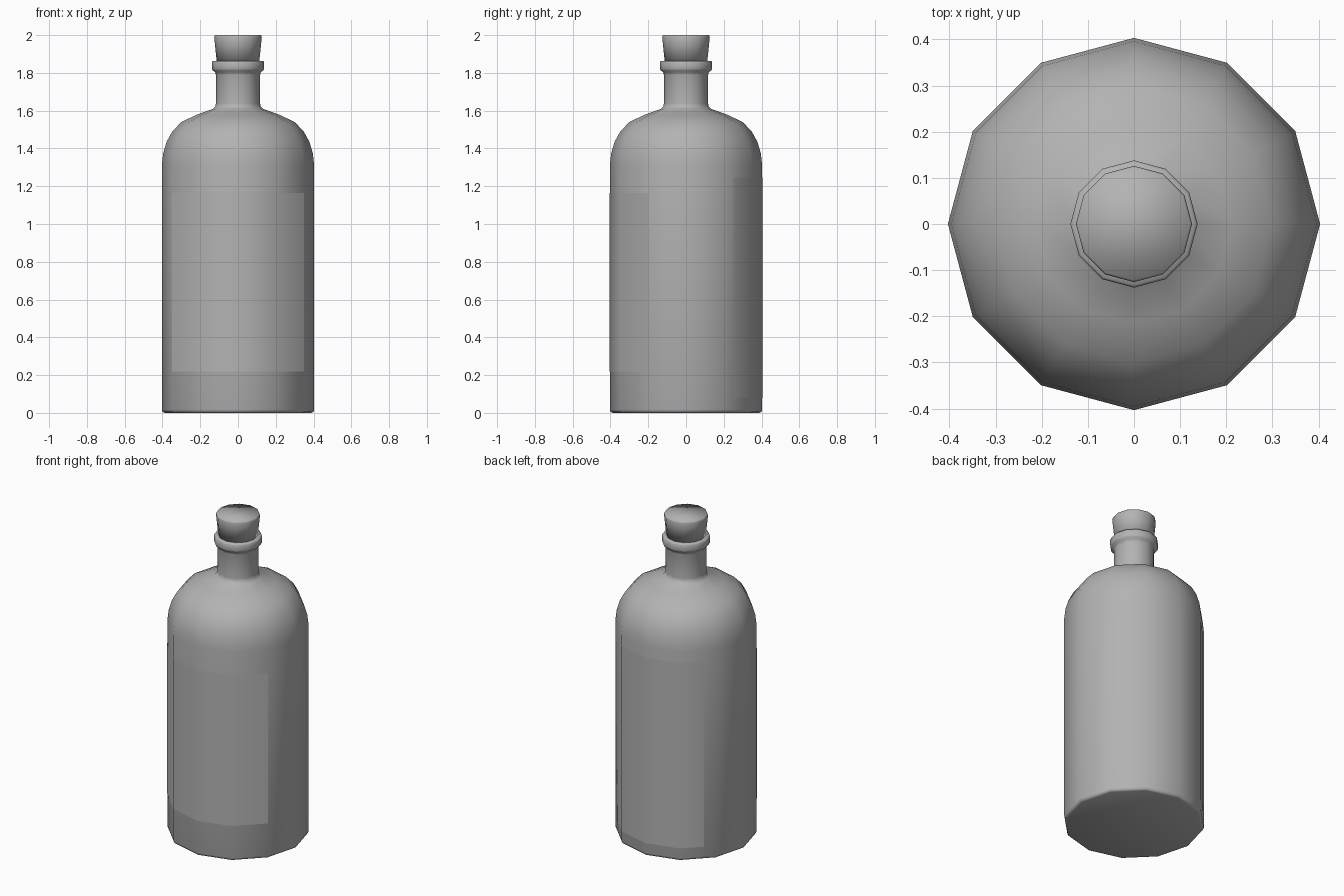
import bpy, bmesh
from math import sin, cos, pi, radians

if "Cube" in bpy.data.objects:
    bpy.data.objects.remove(bpy.data.objects["Cube"])

SIDES = 12

grey = bpy.data.materials.new("dark_grey")
grey.diffuse_color = (0.45, 0.45, 0.45, 1)
grey.use_nodes = True
grey.node_tree.nodes["Principled BSDF"].inputs["Base Color"].default_value = grey.diffuse_color


def finish(bm, name, angle):
    mesh = bpy.data.meshes.new(name)
    bm.to_mesh(mesh)
    bm.free()
    mesh.materials.append(grey)
    obj = bpy.data.objects.new(name, mesh)
    bpy.context.collection.objects.link(obj)
    bpy.ops.object.select_all(action='DESELECT')
    obj.select_set(True)
    bpy.context.view_layer.objects.active = obj
    bpy.ops.object.shade_smooth_by_angle(angle=radians(angle))
    return obj


def lathe(name, profile):
    """Revolve (radius, z) pairs and close both ends."""
    bm = bmesh.new()
    rings = [[bm.verts.new((r * cos(2 * pi * i / SIDES), r * sin(2 * pi * i / SIDES), z))
              for i in range(SIDES)] for r, z in profile]
    for a, b in zip(rings, rings[1:]):
        for i in range(SIDES):
            j = (i + 1) % SIDES
            bm.faces.new((a[i], a[j], b[j], b[i]))
    bm.faces.new(rings[0][::-1])
    bm.faces.new(rings[-1])
    return finish(bm, name, 180)


def label(name, angles, z0, z1, r=0.4045):
    """Thin sheet hugging the faceted body between the given angles."""
    bm = bmesh.new()
    columns = []
    for deg in angles:
        # distance to the 12-sided outline at this angle
        d = r * cos(radians(15)) / cos(radians(deg % 30 - 15))
        x, y = d * cos(radians(deg)), d * sin(radians(deg))
        columns.append((bm.verts.new((x, y, z0)), bm.verts.new((x, y, z1))))
    for a, b in zip(columns, columns[1:]):
        bm.faces.new((a[0], b[0], b[1], a[1]))
    return finish(bm, name, 40)


# Glass body with shoulder, neck and lip
lathe("bottle", [
    (0.388, 0.0), (0.399, 0.005), (0.4035, 0.018), (0.4035, 1.31),
    (0.396, 1.375), (0.378, 1.435), (0.348, 1.49), (0.30, 1.54),
    (0.215, 1.58), (0.132, 1.61), (0.119, 1.625), (0.117, 1.64),
    (0.117, 1.79), (0.121, 1.803), (0.135, 1.814), (0.138, 1.822),
    (0.138, 1.857), (0.133, 1.864), (0.105, 1.864)])

# Tapered stopper
lathe("stopper", [(0.113, 1.862), (0.126, 1.99), (0.122, 2.0)])

# Front and back labels
label("front_label", [210, 240, 270, 300, 330], 0.22, 1.165)
label("back_label", [40, 60, 90, 120, 140], 0.08, 1.245)
